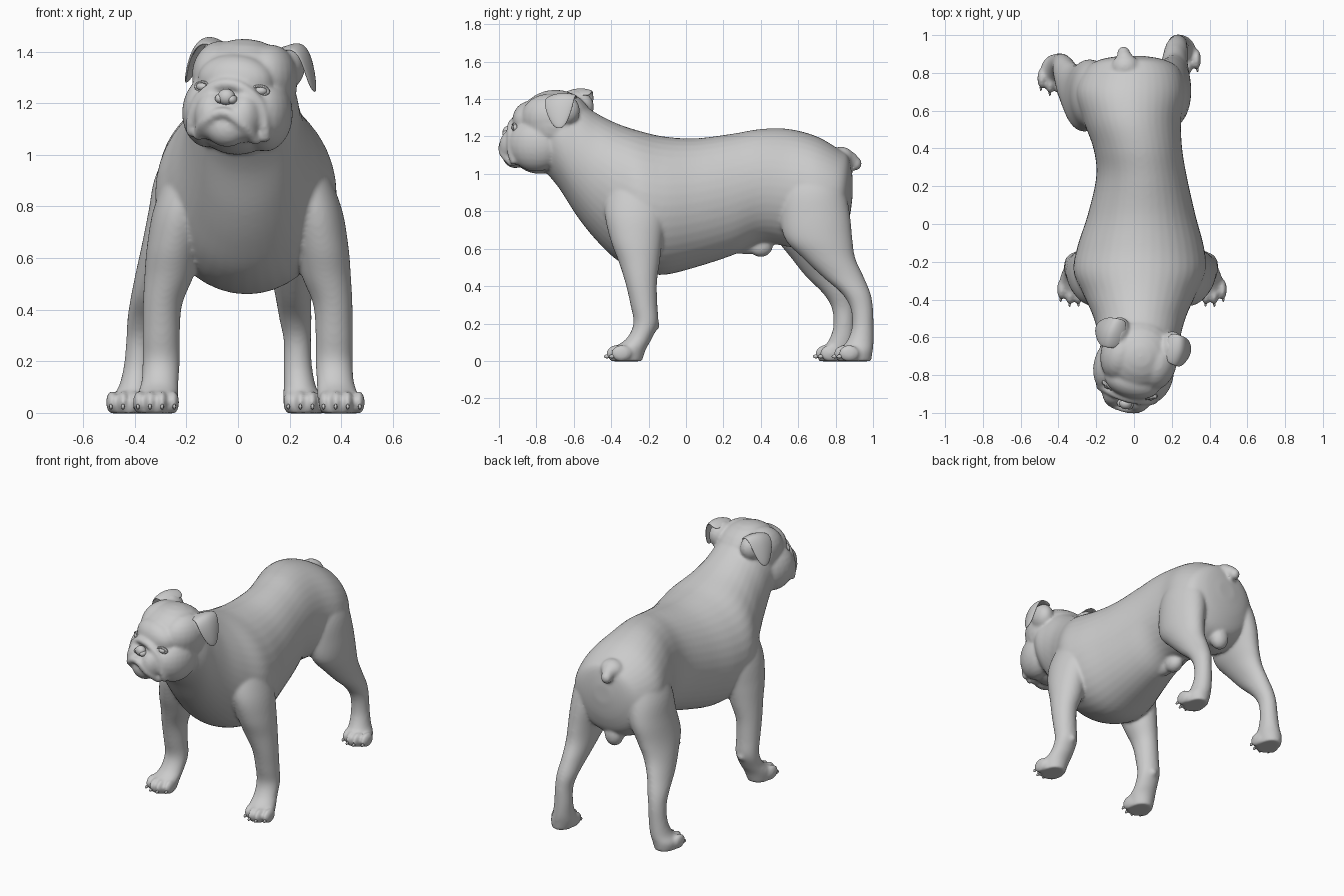
import bpy, bmesh, math
from mathutils import Matrix, Vector

# Head frame: turned and slightly tilted
HEAD = (Matrix.Translation((0.04, -0.64, 1.25)) @ Matrix.Rotation(math.radians(-15), 4, 'Z')
        @ Matrix.Rotation(math.radians(4), 4, 'Y'))
WORLD = Matrix.Identity(4)


def spline(rows, n):
    """Smoothly interpolate rows of numbers."""
    out = []
    for i in range(len(rows) - 1):
        a, b = rows[max(i - 1, 0)], rows[i]
        c, d = rows[i + 1], rows[min(i + 2, len(rows) - 1)]
        for k in range(n):
            t = k / n
            out.append([0.5 * (2 * q + (r - p) * t + (2 * p - 5 * q + 4 * r - s) * t * t
                               + (3 * q - p - 3 * r + s) * t ** 3)
                        for p, q, r, s in zip(a, b, c, d)])
    return out + [list(rows[-1])]


def loft(bm, rows, upright, n=40):
    """Skin ellipses (cx, cy, cz, ra, rb); upright ones face y, others face z."""
    rings = []
    for cx, cy, cz, ra, rb in spline(rows, 5):
        ring = []
        for k in range(n):
            a = 2 * math.pi * k / n
            u, v = ra * math.cos(a), rb * math.sin(a)
            ring.append(bm.verts.new((cx + u, cy, cz + v) if upright else (cx + u, cy + v, cz)))
        rings.append(ring)
    for r0, r1 in zip(rings, rings[1:]):
        for k in range(n):
            j = (k + 1) % n
            bm.faces.new((r0[k], r0[j], r1[j], r1[k]))
    bm.faces.new(rings[0][::-1])
    bm.faces.new(rings[-1])


def ball(bm, c, r, m=WORLD, seg=24):
    bmesh.ops.create_uvsphere(bm, u_segments=seg, v_segments=seg // 2, radius=1,
                              matrix=m @ Matrix.Translation(c) @ Matrix.Diagonal((*r, 1)))


def fold(bm, pts, r):
    """Soft skin ridge across the face, mirrored from its half path."""
    full = pts + [(-x, y, z) for x, y, z in pts[-2::-1]]
    for p in spline(full, 8):
        ball(bm, p, (r, r, r), HEAD, 12)


def finish(bm, name):
    bmesh.ops.recalc_face_normals(bm, faces=bm.faces)
    me = bpy.data.meshes.new(name)
    for f in bm.faces:
        f.smooth = True
    bm.to_mesh(me)
    bm.free()
    ob = bpy.data.objects.new(name, me)
    bpy.context.collection.objects.link(ob)
    return ob


body = bmesh.new()

# Torso and neck
loft(body, [(-.01, .89, .93, .06, .06), (-.01, .87, .92, .17, .17), (-.01, .82, .89, .25, .24),
            (-.02, .70, .90, .29, .30), (-.01, .55, .925, .26, .315), (.02, .40, .935, .235, .305),
            (.04, .25, .89, .24, .325), (.04, .05, .845, .285, .345), (.035, -.12, .83, .335, .37),
            (.03, -.25, .855, .35, .375), (.03, -.37, .905, .30, .365), (.03, -.48, .985, .25, .34),
            (.03, -.58, 1.08, .22, .31), (.03, -.68, 1.17, .20, .245), (.02, -.76, 1.2, .16, .18)], True)

for s in (-1, 1):
    # Front legs: offset, y, z, radii
    front = [(.13, -.27, 1.08, .05, .06), (.19, -.27, .95, .105, .14), (.25, -.27, .80, .112, .165),
             (.285, -.265, .65, .105, .14),
             (.305, -.25, .53, .095, .11), (.33, -.24, .42, .076, .085), (.335, -.225, .30, .072, .072),
             (.335, -.215, .20, .072, .066), (.34, -.25, .12, .072, .068), (.35, -.305, .06, .08, .09),
             (.355, -.32, -.002, .07, .085)]
    loft(body, [(.0375 + s * o, y, z, a, b) for o, y, z, a, b in front], False)
    ball(body, (.0375 + s * .33, -.17, .19), (.03, .03, .03))
    # Hind legs: offset, sideways lean, y, z, radii (the left one stands further forward)
    hind = [(.09, -.015, .67, 1.13, .04, .06), (.14, -.02, .68, 1.05, .085, .12),
            (.185, -.022, .68, .92, .112, .17), (.21, -.025, .69, .78, .112, .187),
            (.238, -.035, .71, .65, .10, .18),
            (.26, -.05, .765, .55, .085, .14), (.28, -.065, .84, .45, .07, .11),
            (.295, -.072, .91, .36, .062, .077), (.305, -.075, .94, .28, .053, .06),
            (.31, -.078, .945, .18, .055, .058), (.32, -.08, .93, .10, .063, .073),
            (.335, -.083, .905, .05, .077, .093), (.34, -.083, .90, -.002, .066, .09)]
    step = .1 if s < 0 else 0
    loft(body, [(c + s * o, y - step * min(1, max(0, (.8 - z) / .4)), z, a, b)
                for o, c, y, z, a, b in hind], False)
    # Brow, cheeks, ear roots and hanging upper lips
    ball(body, (s * .10, -.07, .055), (.105, .15, .13), HEAD)
    ball(body, (s * .145, .025, .10), (.065, .09, .085), HEAD)
    ball(body, (s * .115, -.14, -.09), (.10, .15, .14), HEAD)
    ball(body, (s * .065, -.265, -.10), (.07, .09, .10), HEAD)

# Skull, forehead, muzzle, jaw and chin
for c, r in [((0, -.06, .02), (.205, .20, .18)), ((0, -.20, .04), (.15, .09, .10)),
             ((0, -.24, -.10), (.13, .10, .11)), ((0, -.15, -.14), (.15, .14, .11)),
             ((0, -.285, -.145), (.085, .07, .075))]:
    ball(body, c, r, HEAD)

# Nose wrinkle and upper lip
fold(body, [(.15, -.255, -.17), (.145, -.27, -.12), (.12, -.275, -.04), (.06, -.29, .01), (0, -.295, .025)], .022)
fold(body, [(.115, -.275, -.185), (.08, -.335, -.13), (0, -.35, -.085)], .021)

# Tail and underside
for c, r in [((-.045, .83, 1.085), (.075, .07, .06)), ((-.05, .875, 1.075), (.045, .045, .045)),
             ((-.055, .905, 1.055), (.035, .035, .038)), ((.01, .40, .615), (.05, .065, .06)),
             ((.01, .32, .62), (.045, .10, .05)), ((-.03, .79, .635), (.06, .055, .075))]:
    ball(body, c, r)

# Toes blended into each paw, with separate claws: centre x, toe y
for name, px, py in [("front_claws_right", .402, -.372), ("front_claws_left", -.3175, -.372),
                     ("hind_claws_right", .265, .845), ("hind_claws_left", -.422, .745)]:
    bm = bmesh.new()
    for k in (-1.5, -.5, .5, 1.5):
        x = px + k * .044
        y = py + (.026 if abs(k) > 1 else 0)
        ball(body, (x, y, .041), (.024, .056, .045), seg=16)
        ball(bm, (x + k * .003, y - .05, .024), (.007, .017, .011), seg=8)
    finish(bm, name)

ob = finish(body, "body")
rm = ob.modifiers.new("merge", 'REMESH')
rm.mode = 'VOXEL'
rm.voxel_size = 0.009
rm.use_smooth_shade = True
sm = ob.modifiers.new("soften", 'SMOOTH')
sm.factor = 0.5
sm.iterations = 10

# Nose pad with nostril wings
bm = bmesh.new()
ball(bm, (0, -.322, -.026), (.034, .03, .032), HEAD)
for s in (-1, 1):
    ball(bm, (s * .024, -.322, -.034), (.02, .026, .019), HEAD)
finish(bm, "nose")

# Folded ears: rows from the skull over the crest down to the tip
rows = [[(.11, -.05, .15), (.11, .03, .17), (.11, .11, .15)],
        [(.185, -.065, .18), (.195, .02, .212), (.18, .105, .20)],
        [(.225, -.065, .12), (.24, .02, .145), (.22, .10, .12)],
        [(.25, -.01, .02), (.265, .03, .0), (.25, .065, .02)]]
for s, side in ((-1, "left"), (1, "right")):
    bm = bmesh.new()
    vs = [[bm.verts.new(HEAD @ Vector((s * x, y, z))) for x, y, z in r] for r in rows]
    for a, b in zip(vs, vs[1:]):
        for k in range(2):
            bm.faces.new((a[k], a[k + 1], b[k + 1], b[k]))
    ear = finish(bm, "ear_" + side)
    so = ear.modifiers.new("thickness", 'SOLIDIFY')
    so.thickness = 0.016
    so.offset = 0
    ss = ear.modifiers.new("round", 'SUBSURF')
    ss.levels = ss.render_levels = 3

    # Eyes with lids
    bm = bmesh.new()
    ball(bm, (s * .115, -.246, .006), (.028, .026, .019), HEAD)
    for k in range(28):
        a = 2 * math.pi * k / 28
        ball(bm, (s * .115 + .03 * math.cos(a), -.256 + .012 * s * math.cos(a), .006 + .018 * math.sin(a)),
             (.007, .012, .006), HEAD, 8)
    finish(bm, "eye_" + side)
